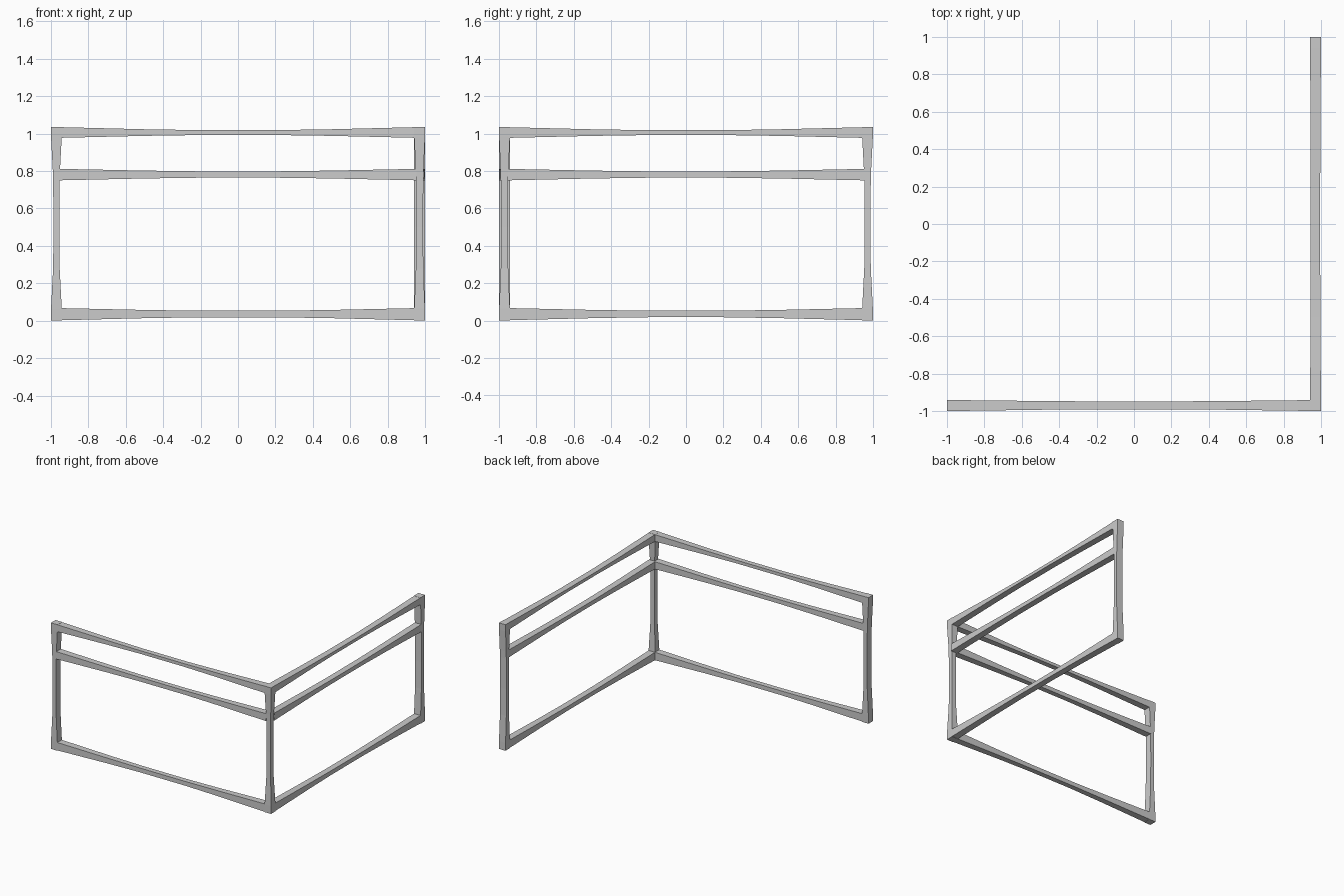
import bpy, bmesh
from mathutils import Vector

if "Cube" in bpy.data.objects:
    bpy.data.objects.remove(bpy.data.objects["Cube"])


def beam(name, axis, stations, cap):
    """Four-sided beam along an axis; station = (t, u_lo, u_hi, v_lo, v_hi),
    with u, v the other two axes in x, y, z order."""
    bm = bmesh.new()
    others = [i for i in range(3) if i != axis]
    rings = []
    for t, u0, u1, v0, v1 in stations:
        ring = []
        for u, v in ((u0, v0), (u1, v0), (u1, v1), (u0, v1)):
            p = Vector((0, 0, 0))
            p[axis], p[others[0]], p[others[1]] = t, u, v
            ring.append(bm.verts.new(p))
        rings.append(ring)
    for a, b in zip(rings, rings[1:]):
        for i in range(4):
            j = (i + 1) % 4
            bm.faces.new((a[i], a[j], b[j], b[i]))
    if cap:
        bm.faces.new(rings[0])
        bm.faces.new(rings[-1])
    bmesh.ops.recalc_face_normals(bm, faces=bm.faces)
    mesh = bpy.data.meshes.new(name)
    bm.to_mesh(mesh)
    bm.free()
    obj = bpy.data.objects.new(name, mesh)
    bpy.context.collection.objects.link(obj)


# Worn post outline: (height, outer inset, inner inset)
post_wear = [(0, 0, 0), (0.065, 0.001, 0.002), (0.28, 0.012, 0.013),
             (0.5, 0.014, 0.015), (0.75, 0.012, 0.014), (0.81, 0.01, 0.011),
             (0.98, 0.001, 0.002), (1.035, 0, 0)]


def post(name, sx, sy, wear_x, wear_y):
    stations = []
    for z, o, i in post_wear:
        spans = []
        for s, worn in ((sx, wear_x), (sy, wear_y)):
            spans += sorted((s * (1 - o * worn), s * (0.94 + i * worn)))
        stations.append((z, *spans))
    beam(name, 2, stations, True)


post("left_post", -1, -1, 1, 0.1)
post("corner_post", 1, -1, 0.8, 0.8)
post("back_post", 1, 1, 0.1, 1)

# Rail heights: end bottom, end top, middle bottom, middle top
rails = {"top_rail": (0.977, 1.034, 0.992, 1.018),
         "middle_rail": (0.750, 0.811, 0.764, 0.798),
         "bottom_rail": (0.002, 0.067, 0.018, 0.053)}
# Position along the rail and how far it has thinned there
thinning = [(0.955, 0), (0.93, 0.03), (0.5, 0.7), (0.2, 1)]
thinning = [(-t, f) for t, f in thinning] + [(t, f) for t, f in reversed(thinning)]

for name, (b0, t0, b1, t1) in rails.items():
    front, side = [], []
    for t, f in thinning:
        z = (b0 + (b1 - b0) * f, t0 + (t1 - t0) * f)
        front.append((t, -0.999 + 0.009 * f, -0.941 - 0.007 * f, *z))
        side.append((t, 0.941 + 0.003 * f, 0.999 - 0.004 * f, *z))
    beam("front_" + name, 0, front, False)
    beam("side_" + name, 1, side, False)
